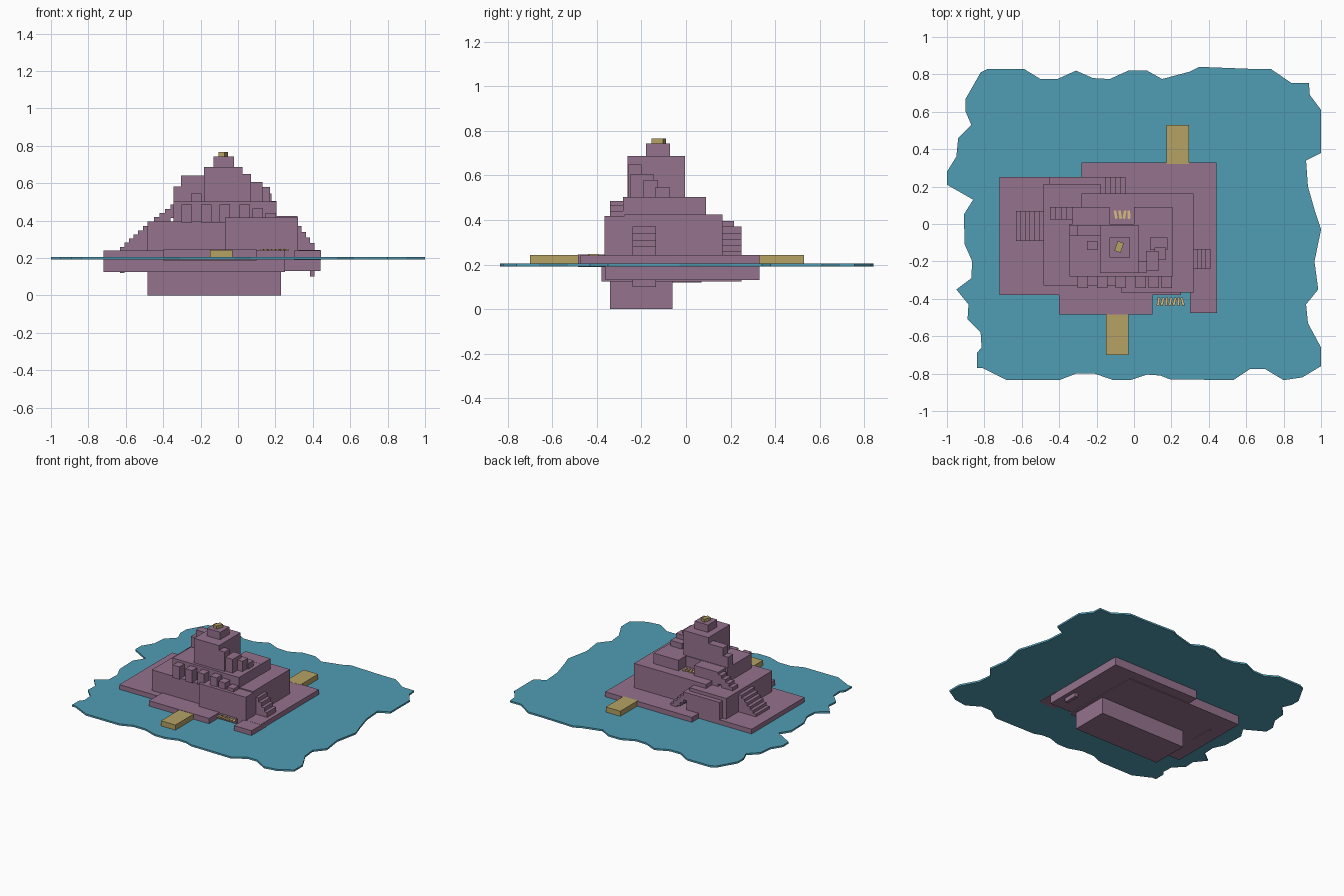
import bpy, bmesh, random
random.seed(4)

def material(name, rgb):
    m = bpy.data.materials.new(name)
    m.diffuse_color = (*rgb, 1)
    return m

STONE = material("stone", (0.30, 0.17, 0.27))
WATER = material("water", (0.08, 0.34, 0.46))
WOOD = material("wood", (0.46, 0.36, 0.13))
PALE = material("pale_gold", (0.70, 0.50, 0.22))

def box(name, x0, x1, y0, y1, z0, z1, mat=STONE, rot=0):
    bm = bmesh.new()
    bmesh.ops.create_cube(bm, size=1)
    bmesh.ops.scale(bm, vec=(x1 - x0, y1 - y0, z1 - z0), verts=bm.verts)
    me = bpy.data.meshes.new(name)
    bm.to_mesh(me)
    bm.free()
    me.materials.append(mat)
    ob = bpy.data.objects.new(name, me)
    ob.location = ((x0 + x1) / 2, (y0 + y1) / 2, (z0 + z1) / 2)
    ob.rotation_euler.z = rot
    bpy.context.collection.objects.link(ob)
    return ob

def stairs(name, x_top, x_end, y0, y1, z_top, z_end, n, depth):
    # flight of n box steps descending along x
    d, dz = (x_end - x_top) / n, (z_top - z_end) / (n - 1)
    for i in range(n):
        a, b = sorted((x_top + i * d, x_top + (i + 1) * d))
        z = z_top - i * dz
        box(f"{name}_{i}", a, b, y0, y1, z - depth, z)

# Water sheet with a ragged shoreline
shore = [(-.78, .83), (-.59, .83), (-.50, .775), (-.41, .775), (-.31, .82), (-.22, .78),
         (-.13, .775), (-.03, .82), (.07, .82), (.15, .775), (.30, .815), (.35, .84),
         (.61, .83), (.73, .83), (.84, .755), (.935, .755), (.94, .69), (1, .61), (1, .38),
         (.92, .34), (.93, .20), (.97, .06), (1, -.03), (.965, -.20), (.985, -.35), (.92, -.43),
         (.93, -.53), (1, -.66), (1, -.76), (.90, -.82), (.80, -.835), (.70, -.775),
         (.62, -.775), (.53, -.835), (.19, -.83), (.14, -.81), (.07, -.805), (-.02, -.835),
         (-.11, -.835), (-.21, -.80), (-.31, -.80), (-.40, -.835), (-.68, -.835), (-.81, -.77),
         (-.84, -.77), (-.84, -.69), (-.815, -.66), (-.82, -.58), (-.89, -.51), (-.885, -.43),
         (-.95, -.35), (-.87, -.29), (-.865, -.20), (-.905, -.11), (-.91, .05), (-.86, .13),
         (-1, .21), (-1, .28), (-.95, .36), (-.94, .46), (-.87, .53), (-.90, .60), (-.90, .67),
         (-.82, .81)]
bm = bmesh.new()
face = bm.faces.new([bm.verts.new((x, y, .192)) for x, y in shore])
ext = bmesh.ops.extrude_face_region(bm, geom=[face])
bmesh.ops.translate(bm, vec=(0, 0, .013), verts=[v for v in ext["geom"] if isinstance(v, bmesh.types.BMVert)])
bmesh.ops.recalc_face_normals(bm, faces=bm.faces)
me = bpy.data.meshes.new("water")
bm.to_mesh(me)
bm.free()
me.materials.append(WATER)
bpy.context.collection.objects.link(bpy.data.objects.new("water", me))

# Foundation and quay plates
box("foundation", -.485, .23, -.34, -.06, 0, .14)
box("quay_left", -.72, .25, -.38, .25, .125, .24)
box("quay_back", -.28, .44, -.36, .33, .13, .242)
box("quay_front", -.40, .10, -.485, -.30, .188, .245)
box("quay_right", .30, .445, -.475, -.30, .19, .241)

# Docks
box("front_dock", -.15, -.03, -.70, -.48, .205, .243, WOOD)
box("back_dock", .175, .295, .32, .53, .205, .243, WOOD)

# Lower tier
box("lower_tier_left", -.485, -.18, -.33, .215, .23, .395)
box("lower_tier_front", -.485, .0, -.33, -.20, .23, .394)
box("lower_tier_main", -.28, .317, -.275, .163, .23, .425)
box("gatehouse", -.07, .32, -.365, -.27, .20, .417)
box("back_landing", -.455, -.18, .165, .25, .23, .37)
stairs("back_stair", -.18, -.045, .16, .25, .37, .26, 5, .06)
stairs("left_stair", -.485, -.63, -.09, .07, .37, .26, 6, .14)
stairs("right_stair", .315, .41, -.24, -.135, .37, .28, 4, .18)

# Middle tier with a recess at the back
box("middle_tier", -.345, .205, -.282, 0, .39, .503)
box("middle_wing_left", -.33, -.13, -.02, .09, .39, .502)
box("middle_wing_right", 0, .207, -.02, .09, .39, .504)
stairs("wing_stair", -.33, -.45, .025, .09, .485, .42, 4, .07)

# Buttresses along the front
for i, (x, z) in enumerate([(-.275, .485), (-.17, .485), (-.07, .485), (.035, .485), (.105, .465), (.175, .44)]):
    box(f"buttress_{i}", x - .028, x + .028, -.342, -.27, .39, z)

# Tower, crown and beacon
box("tower", -.182, .025, -.262, -.005, .49, .687)
box("crown", -.132, -.022, -.18, -.072, .68, .743)
box("beacon", -.097, -.062, -.15, -.095, .74, .766, WOOD, -.35)
box("tower_annex", -.305, -.17, -.065, -.006, .49, .642)
box("annex_step", -.345, -.30, -.065, -.006, .49, .583)
box("terrace_block", -.25, -.195, -.14, -.09, .49, .545)

# Winding steps up to the tower
for i, s in enumerate([(.02, .07, -.26, -.20, .65), (.065, .13, -.25, -.145, .607),
                       (.11, .17, -.19, -.125, .58), (.085, .18, -.138, -.072, .545)]):
    box(f"winding_step_{i}", *s[:4], .49, s[4])

# Small groups of slender posts
def posts(name, x0, x1, y, n, z):
    for i in range(n):
        x = x0 + (x1 - x0) * (i + .5) / n
        box(f"{name}_{i}", x - .007, x + .007, y - .022, y + .022, z, z + .008, PALE, random.uniform(-.3, .3))

posts("front_slat", .12, .27, -.415, 7, .24)
posts("back_slat", -.11, -.015, .05, 4, .425)
